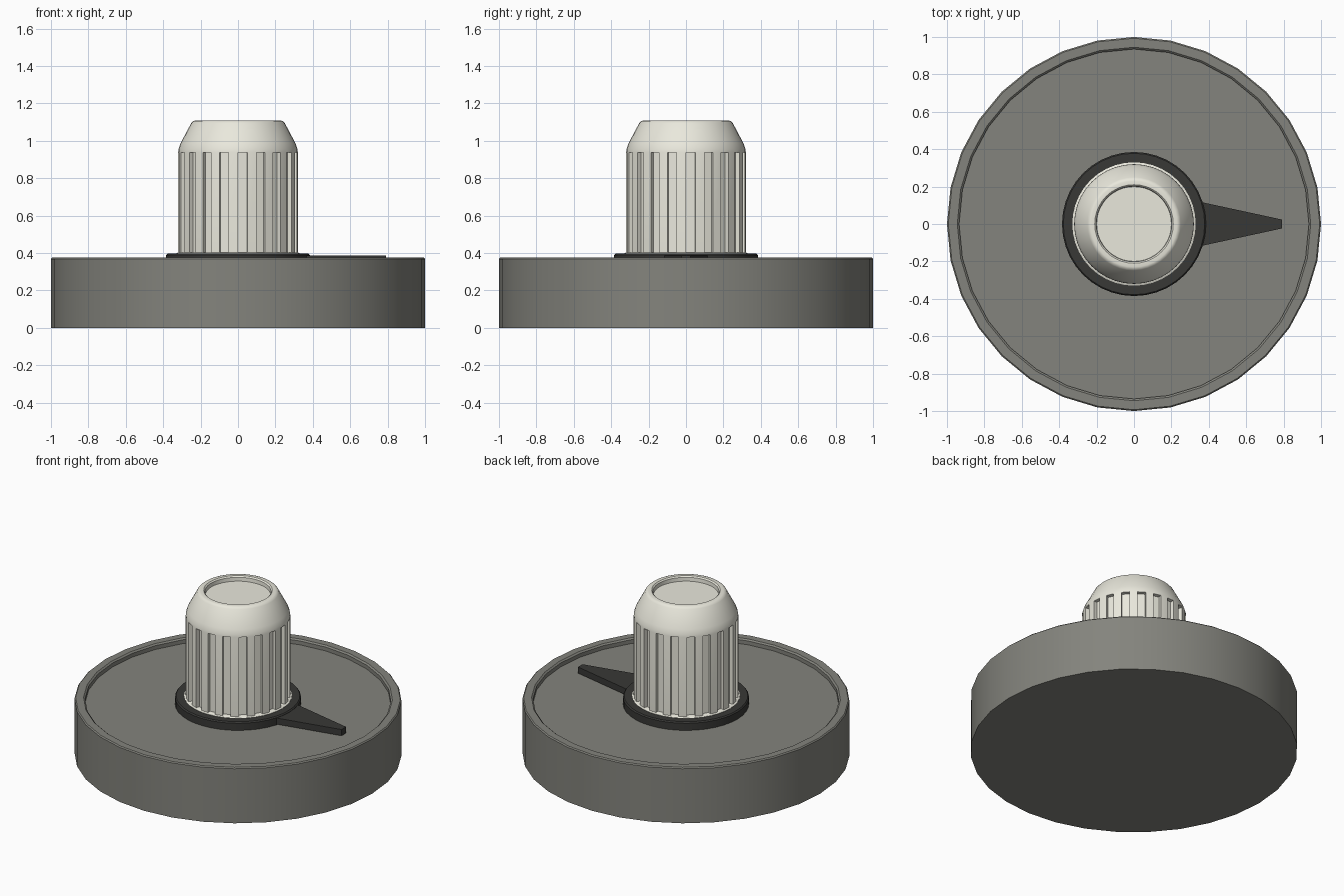
import bpy, bmesh
from math import cos, sin, pi, radians

if "Cube" in bpy.data.objects:
    bpy.data.objects.remove(bpy.data.objects["Cube"])


def material(name, rgb):
    m = bpy.data.materials.new(name)
    m.diffuse_color = (*rgb, 1)
    m.use_nodes = True
    m.node_tree.nodes["Principled BSDF"].inputs["Base Color"].default_value = m.diffuse_color
    return m


def finish(bm, name, mat, angle=30):
    bmesh.ops.recalc_face_normals(bm, faces=bm.faces)
    me = bpy.data.meshes.new(name)
    bm.to_mesh(me)
    bm.free()
    ob = bpy.data.objects.new(name, me)
    bpy.context.collection.objects.link(ob)
    me.materials.append(mat)
    bpy.ops.object.select_all(action='DESELECT')
    ob.select_set(True)
    bpy.context.view_layer.objects.active = ob
    bpy.ops.object.shade_smooth_by_angle(angle=radians(angle))
    return ob


def lathe(profile, n):
    """Closed solid of revolution; returns the bmesh and its rows of side faces."""
    bm = bmesh.new()
    rings = [[bm.verts.new((r * cos(2 * pi * i / n), r * sin(2 * pi * i / n), z))
              for i in range(n)] for r, z in profile]
    rows = []
    for a, b in zip(rings, rings[1:]):
        rows.append([bm.faces.new((a[i], a[(i + 1) % n], b[(i + 1) % n], b[i]))
                     for i in range(n)])
    bm.faces.new(rings[0][::-1])
    bm.faces.new(rings[-1])
    return bm, rows


grey = material("base_grey", (0.23, 0.23, 0.205))
cream = material("knob_cream", (0.82, 0.81, 0.72))
dark = material("pointer_dark", (0.04, 0.04, 0.037))

# Round base with a raised rim and shallow dished top
bm, _ = lathe([(1, 0), (1, 0.368), (0.993, 0.375), (0.945, 0.375),
               (0.935, 0.366), (0.935, 0.34)], 32)
finish(bm, "base", grey)

# Collar ring under the knob
bm, _ = lathe([(0.385, 0.335), (0.385, 0.388), (0.378, 0.396), (0.30, 0.396)], 40)
finish(bm, "pointer_collar", dark)

# Tapered pointer blade
bm = bmesh.new()
outline = [(0.30, -0.13), (0.79, -0.024), (0.79, 0.024), (0.30, 0.13)]
face = bm.faces.new([bm.verts.new((x, y, 0.345)) for x, y in outline])
ext = bmesh.ops.extrude_face_region(bm, geom=[face])
top = [v for v in ext["geom"] if isinstance(v, bmesh.types.BMVert)]
bmesh.ops.translate(bm, vec=(0, 0, 0.042), verts=top)
if face.is_valid is False or len(bm.faces) < 6:
    bmesh.ops.holes_fill(bm, edges=bm.edges)
finish(bm, "pointer_blade", dark)

# Knob: bottom lip, fluted grip, rounded shoulder, dished cap
bm, rows = lathe([(0.33, 0.38), (0.33, 0.398), (0.32, 0.403), (0.32, 0.938),
                  (0.318, 0.955), (0.308, 0.985), (0.25, 1.095), (0.24, 1.105),
                  (0.23, 1.108), (0.21, 1.108), (0.202, 1.10), (0.20, 1.075)], 40)
# Sink every second grip panel to form the flutes
bmesh.ops.recalc_face_normals(bm, faces=bm.faces)
bmesh.ops.inset_individual(bm, faces=rows[2][::2], thickness=0.0005, depth=-0.025)
finish(bm, "knob", cream)
